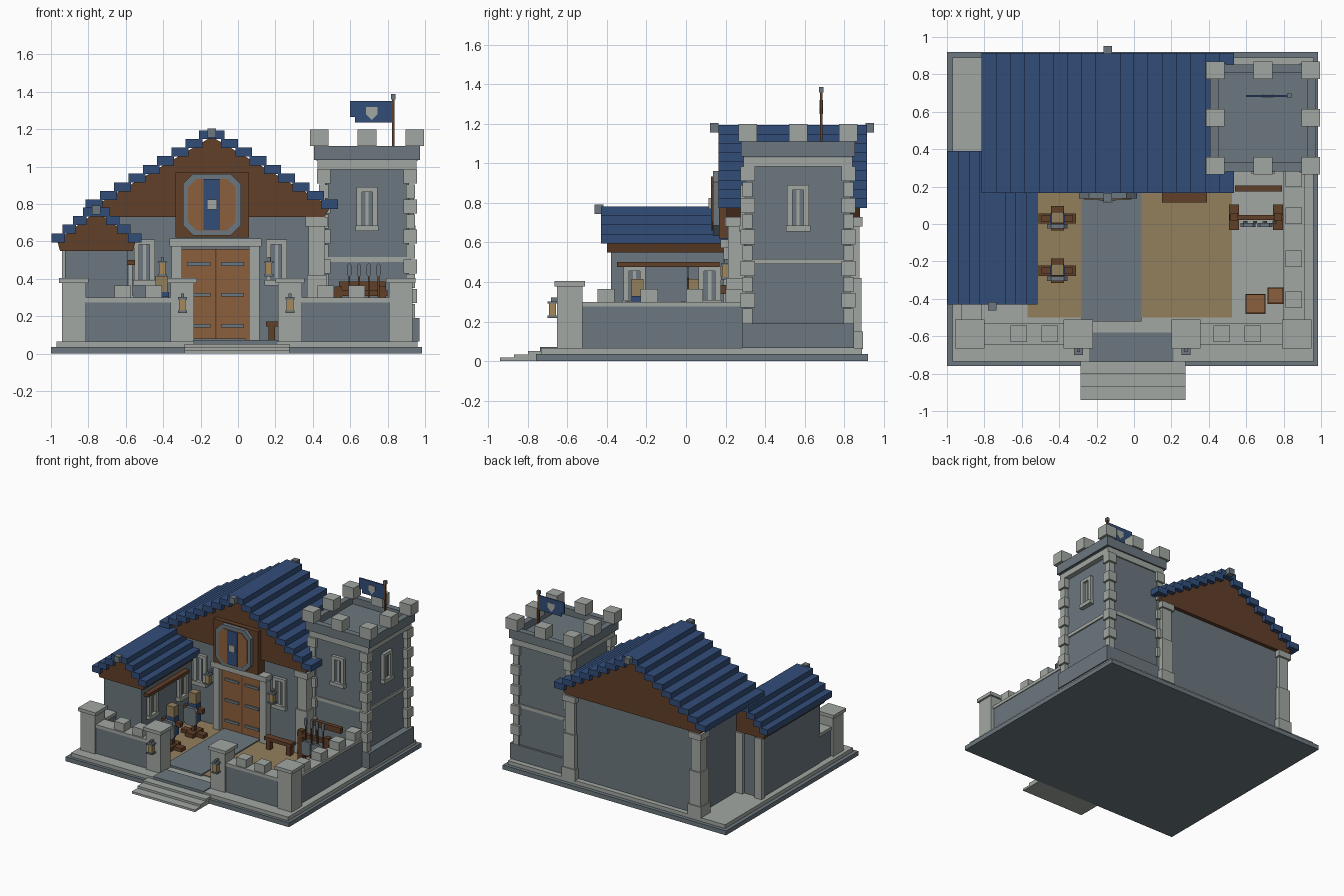
import bpy, bmesh

default_cube = bpy.data.objects.get("Cube")
if default_cube:
    bpy.data.objects.remove(default_cube, do_unlink=True)


def material(name, red, green, blue):
    mat = bpy.data.materials.new(name)
    mat.use_nodes = True
    colour = (red, green, blue, 1)
    mat.diffuse_color = colour
    mat.node_tree.nodes["Principled BSDF"].inputs["Base Color"].default_value = colour
    return mat


slate = material("slate_grey", .15, .185, .21)
stone = material("light_stone", .36, .39, .36)
blue = material("roof_blue", .032, .075, .19)
brown = material("dark_wood", .12, .05, .022)
plank = material("warm_wood", .26, .115, .045)
sand = material("sand_tan", .29, .215, .11)
lamp = material("lamp_glow", .38, .25, .1)

parts = {}


def mesh_for(name, mat):
    return parts.setdefault((name, mat.name), bmesh.new())


def prism(name, mat, outline, y):
    """Extrude an outline in the x-z plane between two y values."""
    bm = mesh_for(name, mat)
    front, back = ([bm.verts.new((px, depth, pz)) for px, pz in outline] for depth in y)
    faces = [bm.faces.new(front), bm.faces.new(back[::-1])]
    for i in range(len(outline)):
        j = (i + 1) % len(outline)
        faces.append(bm.faces.new((front[j], front[i], back[i], back[j])))
    bmesh.ops.recalc_face_normals(bm, faces=faces)


def box(name, mat, x, y, z):
    prism(name, mat, [(x[0], z[0]), (x[1], z[0]), (x[1], z[1]), (x[0], z[1])], y)


def span(centre, half):
    return centre - half, centre + half


def octagon(cx, cz, half_w, half_h, cut):
    corners = []
    for sx, sz in ((1, 1), (-1, 1), (-1, -1), (1, -1)):
        pair = [(cx + sx * half_w, cz + sz * (half_h - cut)),
                (cx + sx * (half_w - cut), cz + sz * half_h)]
        corners += pair if sx * sz > 0 else pair[::-1]
    return corners


# Base slabs, entrance steps, courtyard floor and path
box("base_plinth", slate, x=(-1, .985), y=(-.76, .92), z=(0, .035))
box("base_slab", stone, x=(-.97, .96), y=(-.735, .89), z=(.035, .065))
for i in range(3):
    box("entrance_steps", stone, x=(-.285, .275), y=(-.94 + .07 * i, -.73), z=(.017 * i, .017 * (i + 1)))
box("gate_threshold", slate, x=(-.24, .21), y=(-.738, -.58), z=(.03, .072))
box("courtyard_floor", sand, x=(-.57, .525), y=(-.5, .26), z=(.05, .072))
box("courtyard_path", slate, x=(-.28, .04), y=(-.52, .26), z=(.05, .08))


# Stepped roofs made of long overlapping tile rows
def stepped_roof(name, cx, half, run, rows, bottom, y):
    rise = .0465
    for i in range(rows):
        outer, low = half - run * i, bottom + rise * i
        for side in (-1, 1):
            edges = sorted((cx + side * outer, cx + side * (outer - run - .014)))
            box(name, blue, x=edges, y=y, z=(low, low + rise + .002))
    top = bottom + rise * rows
    box(name, blue, x=span(cx, half - run * rows + .006), y=y, z=(top, top + rise))
    return top


hall_x, wing_x = -.14, -.757
hall_top = stepped_roof("hall_roof", hall_x, .675, .0765, 8, .775, (.165, .915))
wing_top = stepped_roof("wing_roof", wing_x, .24, .058, 3, .595, (-.43, .39))
for name, cx, top, ends in (("hall_ridge_stone", hall_x, hall_top, (.143, .93)),
                            ("wing_ridge_stone", wing_x, wing_top, (-.44,))):
    for end in ends:
        box(name, slate, x=span(cx, .023), y=span(end, .022), z=(top + .01, top + .058))

# Hall walls, gable and corner columns
box("hall_walls", slate, x=(-.71, .43), y=(.25, .85), z=(.06, .76))
prism("hall_gable", brown, [(hall_x + dx, z) for dx, z in
                            ((-.6, .73), (.6, .73), (.635, .785), (0, 1.16), (-.635, .785))], (.205, .88))
box("gable_panel", brown, x=(-.335, .06), y=(.168, .25), z=(.62, .97))
for cx in (-.7, .42):
    for cy in (.255, .835):
        for half, low, high in ((.06, .06, .15), (.052, .15, .42), (.042, .42, .68), (.058, .68, .73)):
            box("hall_corner_column", stone, x=span(cx, half), y=span(cy, half), z=(low, high))

# Round emblem over the door
prism("emblem_rim", slate, octagon(hall_x, .797, .155, .165, .055), (.137, .17))
prism("emblem_field", plank, octagon(hall_x, .797, .127, .137, .045), (.131, .15))
box("emblem_stripe", blue, x=span(hall_x, .045), y=(.126, .15), z=span(.797, .136))
box("emblem_boss", stone, x=span(hall_x, .027), y=(.115, .15), z=span(.797, .027))

# Double door with frame and hinges
door_x = -.12
box("door_leaf", plank, x=span(door_x, .18), y=(.225, .26), z=(.07, .56))
box("door_seam", brown, x=span(door_x, .004), y=(.222, .26), z=(.07, .56))
for side in (-1, 1):
    box("door_jamb", stone, x=span(door_x + side * .208, .028), y=(.19, .26), z=(.065, .575))
    for z in (.15, .315, .48):
        box("door_hinge", slate, x=span(door_x + side * .09, .062), y=(.216, .23), z=span(z, .01))
box("door_lintel", stone, x=span(door_x, .245), y=(.175, .26), z=(.573, .615))


# Framed windows facing the front or the right
def window(name, facing, across, depth, z, half=.056):
    def piece(label, mat, a, out, zs):
        if facing == "front":
            box(name + label, mat, x=a, y=(depth - out, depth + .01), z=zs)
        else:
            box(name + label, mat, x=(depth - .01, depth + out), y=a, z=zs)
    low, high = z
    piece("_pane", slate, span(across, half), .006, z)
    for side in (-1, 1):
        piece("_frame", stone, span(across + side * (half - .014), .014), .025, z)
    piece("_frame", stone, span(across, half), .025, (high - .025, high))
    piece("_sill", stone, span(across, half + .006), .035, (low, low + .03))
    piece("_mullion", stone, span(across, .008), .012, z)


for cx in (-.5, .205):
    window("hall_window", "front", cx, .25, (.365, .61))

# Left wing walls, gable, back column and shaded windows
box("wing_walls", slate, x=(-.925, -.59), y=(-.38, .36), z=(.06, .58))
prism("wing_gable", brown, [(wing_x + dx, z) for dx, z in
                            ((-.195, .55), (.195, .55), (.21, .605), (0, .76), (-.21, .605))], (-.4, .37))
for cx in (-.91, -.74):
    box("wing_back_column", stone, x=span(cx, .03), y=(.34, .385), z=(.06, .55))
for cy in (-.26, .12):
    window("wing_window", "right", cy, -.59, (.28, .48))
box("wing_awning_beam", brown, x=(-.59, -.55), y=(-.35, .17), z=(.475, .5))

# Tower body, belt, parapet and battlements
tower_x, tower_y = .69, .567
rings = (("tower_base", slate, .28, .282, .065, .19), ("tower_body", slate, .225, .265, .19, 1.0),
         ("tower_belt", stone, .235, .272, .49, .517), ("tower_cornice", stone, .265, .275, .985, 1.035),
         ("tower_deck", slate, .27, .275, 1.03, 1.055))
for name, mat, half_x, half_y, low, high in rings:
    box(name, mat, x=span(tower_x, half_x), y=span(tower_y, half_y), z=(low, high))
for side in (-1, 1):
    box("tower_parapet", slate, x=span(tower_x + side * .26, .024), y=span(tower_y, .288), z=(1.035, 1.11))
    box("tower_parapet", slate, x=span(tower_x, .284), y=span(tower_y + side * .263, .024), z=(1.035, 1.11))
for i in (-1, 0, 1):
    for j in (-1, 0, 1):
        if i or j:
            box("tower_merlon", stone, x=span(tower_x + i * .255, .05), y=span(tower_y + j * .255, .047), z=(1.11, 1.2))
for sx in (-1, 1):
    for sy in (-1, 1):
        for i in range(10):
            half = .036 if i % 2 else .025
            box("tower_quoin", stone, x=span(tower_x + sx * .232, half),
                y=span(tower_y + sy * .255, half), z=(.19 + .08 * i, .265 + .08 * i))
window("tower_front_window", "front", tower_x, tower_y - .265, (.655, .89))
window("tower_side_window", "right", tower_y, tower_x + .225, (.655, .89))

# Flag on the tower
box("flag_pole", brown, x=span(.83, .007), y=span(.685, .007), z=(1.05, 1.365))
box("flag_knob", slate, x=span(.83, .012), y=span(.685, .012), z=(1.36, 1.388))
prism("flag_cloth", blue, [(.825, 1.235), (.825, 1.352), (.6, 1.352), (.6, 1.265), (.625, 1.265), (.625, 1.235)], (.68, .69))
prism("flag_shield", stone, [(.685, 1.32), (.685, 1.28), (.715, 1.25), (.745, 1.28), (.745, 1.32)], (.676, .694))

# Courtyard wall with pillars, cap stones and merlons
wall_y, side_x = -.588, .855
stretches = (((-.87, -.3), span(wall_y, .05)), ((.28, .87), span(wall_y, .05)),
             (span(side_x, .05), (wall_y, .3)), (span(-.87, .05), (wall_y, -.37)))
for x, y in stretches:
    box("yard_wall", slate, x=x, y=y, z=(.06, .275))
    box("yard_wall_cap", stone, x=(x[0] - .006, x[1] + .006), y=(y[0] - .006, y[1] + .006), z=(.275, .3))
merlons = [(cx, wall_y) for cx in (-.615, -.45, .47, .635)] + [(side_x, cy) for cy in (-.405, -.185, .043, .243)]
for cx, cy in merlons:
    box("yard_merlon", stone, x=span(cx, .044), y=span(cy, .044), z=(.3, .365))
for cx in (-.878, -.298, .278, .87):
    box("yard_pillar", stone, x=span(cx, .064), y=span(wall_y, .064), z=(.06, .38))
    box("yard_pillar_cap", stone, x=span(cx, .078), y=span(wall_y, .078), z=(.378, .405))


# Hanging lanterns
def lantern(cx, cy, cz):
    box("lantern_glass", lamp, x=span(cx, .018), y=span(cy, .018), z=span(cz, .034))
    for side in (-1, 1):
        box("lantern_plate", slate, x=span(cx, .024), y=span(cy, .024), z=span(cz + side * .036, .006))
    box("lantern_hook", slate, x=span(cx, .008), y=(cy - .008, cy + .05), z=(cz + .04, cz + .062))


for cx in (-.298, .278):
    lantern(cx, wall_y - .088, .26)
for cx in (-.405, .165):
    lantern(cx, .2, .455)

# Training dummies
for cy in (.03, -.25):
    cx = -.41
    box("dummy_base", brown, x=span(cx, .1), y=span(cy, .027), z=(.07, .1))
    box("dummy_base", brown, x=span(cx, .035), y=span(cy, .065), z=(.07, .105))
    box("dummy_post", brown, x=span(cx, .015), y=span(cy, .015), z=(.1, .35))
    box("dummy_arms", brown, x=span(cx, .085), y=span(cy, .018), z=(.26, .295))
    box("dummy_body", blue, x=span(cx, .04), y=span(cy, .027), z=(.18, .33))
    prism("dummy_shield", slate, octagon(cx, .235, .055, .07, .02), (cy - .055, cy - .03))
    box("dummy_head", sand, x=span(cx, .032), y=span(cy + .005, .03), z=(.33, .415))

# Weapon rack with spears, and the shield shelf behind it
for cx in (.535, .77):
    box("rack_leg", brown, x=span(cx, .027), y=span(.035, .068), z=(.065, .1))
    box("rack_leg", brown, x=span(cx, .02), y=span(.04, .02), z=(.1, .36))
for z in (.18, .325):
    box("rack_rail", brown, x=(.51, .8), y=span(.035, .014), z=span(z, .016))
box("back_rack_rail", brown, x=(.54, .79), y=span(.19, .016), z=(.34, .385))
for i in range(4):
    cx = .595 + .052 * i
    box("spear_shaft", brown, x=span(cx, .005), y=span(.01, .005), z=(.075, .42))
    prism("spear_tip", slate, octagon(cx, .447, .011, .035, .009), span(.01, .006))
for cx in (.61, .7):
    prism("rack_shield", slate, octagon(cx, .245, .04, .055, .015), (-.015, .005))

# Bench and crates
box("bench_seat", brown, x=(.15, .39), y=(.115, .17), z=(.145, .172))
for cx in (.18, .36):
    box("bench_leg", brown, x=span(cx, .018), y=span(.143, .02), z=(.07, .145))
for cx, cy, half in ((.65, -.427, .05), (.757, -.383, .04)):
    box("crate", plank, x=span(cx, half), y=span(cy, half), z=(.06, .06 + half * 2))
    box("crate_band", brown, x=span(cx, half + .004), y=span(cy, half + .004), z=span(.06 + half, .008))

# Turn every collected part into an object
for (name, mat_name), bm in parts.items():
    mesh = bpy.data.meshes.new(name)
    bm.to_mesh(mesh)
    bm.free()
    mesh.materials.append(bpy.data.materials[mat_name])
    bpy.context.collection.objects.link(bpy.data.objects.new(name, mesh))
